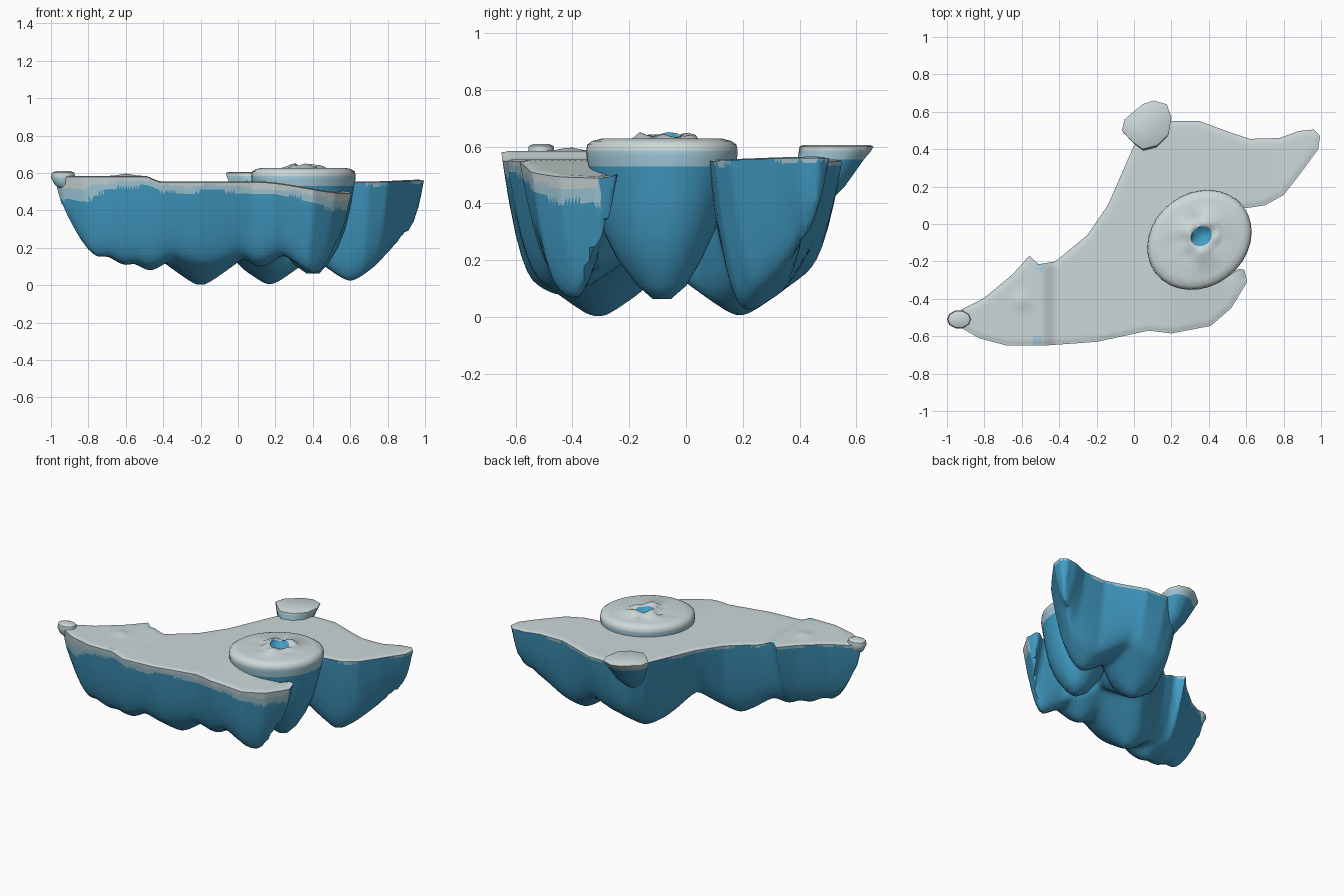
import bpy, math
from mathutils import Vector, noise
from mathutils.geometry import delaunay_2d_cdt

if "Cube" in bpy.data.objects:
    bpy.data.objects.remove(bpy.data.objects["Cube"])


def material(name, rgb):
    m = bpy.data.materials.new(name)
    m.diffuse_color = (*rgb, 1)
    m.use_nodes = True
    m.node_tree.nodes["Principled BSDF"].inputs["Base Color"].default_value = m.diffuse_color
    return m


MATS = [material("snow_grey", (0.61, 0.69, 0.69)),
        material("pale_ice", (0.38, 0.62, 0.73)),
        material("blue_ice", (0.055, 0.34, 0.57))]
SNOW, PALE, BLUE = range(3)


def make(name, verts, faces, rule, angle=50):
    me = bpy.data.meshes.new(name)
    me.from_pydata(verts, [], faces)
    for m in MATS:
        me.materials.append(m)
    me.update()
    for i, p in enumerate(me.polygons):
        p.material_index = rule(i, p)
    ob = bpy.data.objects.new(name, me)
    bpy.context.collection.objects.link(ob)
    bpy.ops.object.select_all(action='DESELECT')
    ob.select_set(True)
    bpy.context.view_layer.objects.active = ob
    bpy.ops.object.shade_smooth_by_angle(angle=math.radians(angle))
    return ob


def smooth(a, b, x):
    t = min(1, max(0, (x - a) / (b - a)))
    return t * t * (3 - 2 * t)


# Main floe: waterline outline, listed clockwise from the left tip
OUT = [Vector(p) for p in [
    (-.985, -.49), (-.8, -.395), (-.65, -.27), (-.56, -.17), (-.51, -.215), (-.42, -.2),
    (-.25, -.06), (-.14, .1), (-.07, .26), (0, .42), (.07, .51), (.2, .55), (.35, .55),
    (.5, .495), (.62, .455), (.78, .46), (.88, .497), (.96, .505), (.995, .47), (.985, .4),
    (.89, .27), (.8, .155), (.7, .1), (.6, .085), (.42, .07), (.3, 0), (.25, -.13),
    (.35, -.25), (.5, -.28), (.56, -.24), (.59, -.245), (.605, -.31), (.52, -.45), (.41, -.545),
    (.2, -.585), (.08, -.57), (-.2, -.63), (-.48, -.65), (-.68, -.65), (-.83, -.61), (-.95, -.54)]]
N = len(OUT)
# Underwater keels: x, y, lowest z
KEELS = [(-.2, -.31, 0), (.17, .19, .005), (.6, .22, .025), (.42, -.41, .06),
         (-.47, -.45, .08), (-.6, -.48, .11), (-.74, -.52, .15), (.12, -.38, .1)]


def inside(p):
    hit = False
    for i in range(N):
        a, b = OUT[i], OUT[i - 1]
        if (a.y > p.y) != (b.y > p.y) and p.x < (b.x - a.x) * (p.y - a.y) / (b.y - a.y) + a.x:
            hit = not hit
    return hit


def edge_dist(p):
    best = 9
    for i in range(N):
        a, e = OUT[i - 1], OUT[i] - OUT[i - 1]
        t = min(1, max(0, (p - a).dot(e) / e.length_squared))
        best = min(best, (p - a - e * t).length)
    return best


def top_z(p, d):
    z = .555 + .03 * smooth(-.41, -.5, p.x) + .01 * smooth(.7, 1, p.x)
    z -= .06 * smooth(.1, .6, p.x) * smooth(-.1, -.3, p.y)
    z += .012 * math.exp(-((p.x + .6) ** 2 + (p.y + .41) ** 2) / .002)
    return z - .005 * (1 - smooth(0, .03, d))


def bottom_z(p, d):
    # rounded keel tips, softly blended into each other
    hs = [b - .03 + math.sqrt((.75 * math.hypot(p.x - x, p.y - y)) ** 2 + .0009) for x, y, b in KEELS]
    floor = -.015 * math.log(sum(math.exp(-h / .015) for h in hs))
    floor = max(.003, min(floor, .25))
    top = top_z(p, 0)
    depth = 1 - (1 - min(1, d / .13)) ** 2.5
    return top - (top - floor) * depth


# Dense rim, close inner rows for the steep wall, then a regular grid
rim, rows = [], []
for i in range(N):
    a, b = OUT[i], OUT[(i + 1) % N]
    k = max(1, round((b - a).length / .014))
    n = Vector((b.y - a.y, a.x - b.x)).normalized()
    for j in range(k):
        p = a.lerp(b, j / k)
        rim.append(p)
        rows += [(p + n * s, s) for s in (.003, .006, .01, .015, .021, .029)]
pts = rim + [p for p, s in rows if inside(p) and edge_dist(p) > s * .9]
for i in range(-50, 51):
    for j in range(-34, 29):
        p = Vector((i * .02 + .01 * (j % 2), j * .02))
        if inside(p) and edge_dist(p) > .038:
            pts.append(p)
res = delaunay_2d_cdt(pts, [], [list(range(len(rim)))], 1, 1e-6)
flat, tris = res[0], res[2]
dist = [edge_dist(p) for p in flat]
M = len(flat)
verts = [(p.x, p.y, top_z(p, d)) for p, d in zip(flat, dist)]
verts += [(p.x, p.y, bottom_z(p, d)) for p, d in zip(flat, dist)]
faces = []
for t in tris:
    a, b, c = (flat[i] for i in t)
    t = list(t) if (b - a).cross(c - a) > 0 else list(t)[::-1]
    faces.append(t)
nt = len(faces)
faces += [[i if dist[i] < 1e-5 else i + M for i in t[::-1]] for t in faces]


# Snow on top, pale rim along the front, blue below
def floe_rule(i, f):
    c = f.center
    if i < nt:
        cracks = [(-.5, -.225), (-.52, -.625)]
        return PALE if any(math.hypot(c.x - x, c.y - y) < .025 for x, y in cracks) else SNOW
    drop = top_z(c.xy, 0) - c.z + .03 * noise.noise(c * 7)
    if c.y < -.2 and f.normal.y < .2:
        band = .05 + .07 * smooth(-.6, -.85, c.x) + .03 * smooth(.3, .55, c.x)
        return SNOW if drop < band * .5 else PALE if drop < band * 1.1 else BLUE
    return PALE if drop < .008 else BLUE


make("ice_floe", verts, faces, floe_rule)


# Stacked rings: each ring is (scale, centre x, centre y, z); ends are closed
def stack(name, outline, rings, colours, rough=0, angle=50):
    n, v, f, col = len(outline), [], [], []
    for s, cx, cy, z in rings:
        for x, y in outline:
            q = Vector((cx + s * x, cy + s * y, z))
            q.z += rough * noise.noise(q * 14) * (z > .63)
            v.append(q)
    for r in range(len(rings) - 1):
        for j in range(n):
            k = (j + 1) % n
            f.append((r * n + j, (r + 1) * n + j, (r + 1) * n + k, r * n + k))
            col.append(colours[r])
    f.append(list(range(n)))
    f.append([(len(rings) - 1) * n + j for j in reversed(range(n))])
    col += [colours[0], colours[-1]]
    return make(name, v, f, lambda i, p: col[i], angle)


def ellipse(a, b, tilt, n):
    c, s = math.cos(tilt), math.sin(tilt)
    ts = [2 * math.pi * i / n for i in range(n)]
    return [(a * math.cos(t) * c - b * math.sin(t) * s,
             a * math.cos(t) * s + b * math.sin(t) * c) for t in ts]


# Round berg with a small crater, keel narrowing to a blunt point
X, Y = .35, -.085
stack("round_berg", ellipse(.295, .25, .65, 32),
      [(.13, X + .01, Y + .02, .61), (.2, X + .01, Y + .02, .636), (.28, X + .01, Y + .02, .643),
       (.37, X + .01, Y + .02, .631), (.45, X, Y + .01, .625), (.8, X, Y, .628), (.92, X, Y, .62),
       (.985, X, Y, .607), (1, X, Y, .585), (.995, X, Y, .565), (.97, X, Y, .53),
       (.87, X + .01, Y - .005, .42), (.73, X + .02, Y - .01, .3), (.55, X + .03, Y - .008, .2),
       (.32, X + .04, Y, .11), (.12, X + .05, Y, .063)],
      [BLUE, SNOW, SNOW, SNOW, SNOW, SNOW, SNOW, SNOW, PALE, PALE] + [BLUE] * 5, .035, 65)

# Small chunk at the back edge
chunk = [(-.14, -.03), (-.085, -.09), (-.03, -.13), (.05, -.11), (.11, -.05), (.125, .04),
         (.1, .11), (.03, .13), (-.03, .11), (-.125, .03)]
stack("back_chunk", chunk,
      [(.9, .075, .53, .606), (1, .075, .53, .6), (.98, .075, .525, .585), (.9, .077, .51, .555),
       (.65, .085, .475, .46), (.3, .09, .44, .38)],
      [SNOW, SNOW, PALE, BLUE, BLUE])

# Little knob on the left tip
stack("tip_knob", ellipse(.065, .05, 0, 10),
      [(.6, -.935, -.51, .61), (.92, -.935, -.51, .602), (1, -.935, -.51, .575),
       (.8, -.93, -.51, .54), (.45, -.92, -.51, .515)],
      [SNOW, SNOW, PALE, PALE])
